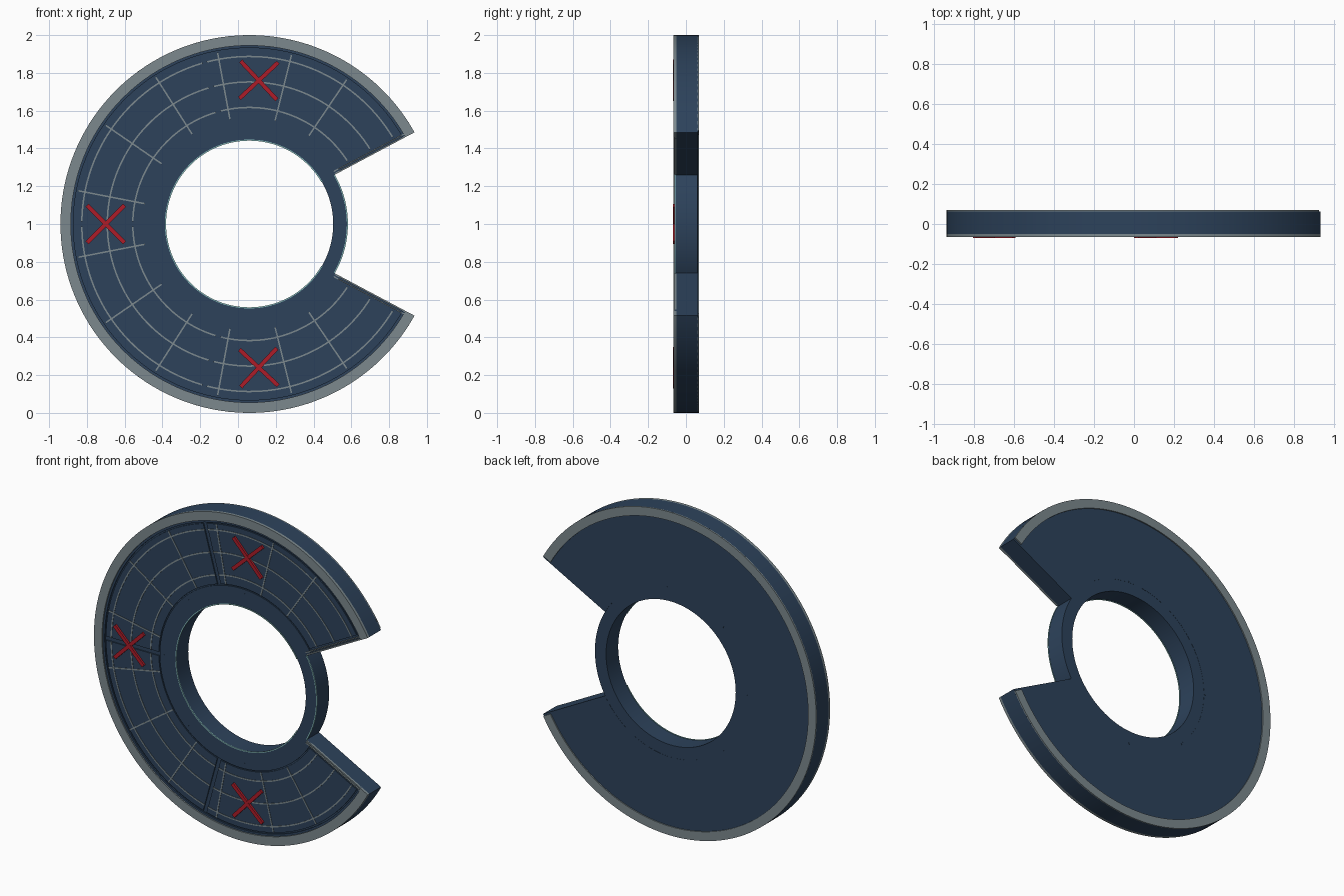
import bpy, bmesh, math

if "Cube" in bpy.data.objects:
    bpy.data.objects.remove(bpy.data.objects["Cube"])

CX, CZ = 0.06, 1.0          # ring centre in the front plane


def material(name, rgb):
    m = bpy.data.materials.new(name)
    m.diffuse_color = (*rgb, 1)
    m.use_nodes = True
    m.node_tree.nodes["Principled BSDF"].inputs["Base Color"].default_value = m.diffuse_color
    return m


NAVY = material("navy", (0.026, 0.055, 0.105))
GREY = material("grey", (0.2, 0.25, 0.27))
RED = material("red", (0.42, 0.012, 0.022))
TEAL = material("teal", (0.25, 0.52, 0.52))


def finish(name, bm, mat):
    bmesh.ops.recalc_face_normals(bm, faces=bm.faces)
    me = bpy.data.meshes.new(name)
    bm.to_mesh(me)
    bm.free()
    me.materials.append(mat)
    ob = bpy.data.objects.new(name, me)
    bpy.context.collection.objects.link(ob)
    bpy.context.view_layer.objects.active = ob
    bpy.ops.object.select_all(action='DESELECT')
    ob.select_set(True)
    bpy.ops.object.shade_smooth_by_angle(angle=math.radians(30))
    return ob


def sector(bm, r0, r1, a0, a1, y0, y1, d0=0.0, d1=0.0):
    """Ring sector; d0/d1 shift its end edges parallel to the radius, inwards."""
    full = abs(a1 - a0) >= 360
    n = max(1, round(abs(a1 - a0) / 2.5))
    rows = []
    for i in range(n if full else n + 1):
        row = []
        for r, y in ((r0, y0), (r1, y0), (r1, y1), (r0, y1)):
            s = math.radians(a0) + math.asin(d0 / r)
            e = math.radians(a1) - math.asin(d1 / r)
            a = s + (e - s) * i / n
            row.append(bm.verts.new((CX + r * math.cos(a), y, CZ + r * math.sin(a))))
        rows.append(row)
    for i in range(n):
        p, q = rows[i], rows[(i + 1) % len(rows)]
        for k in range(4):
            bm.faces.new((p[k], p[(k + 1) % 4], q[(k + 1) % 4], q[k]))
    if not full:
        bm.faces.new(rows[0])
        bm.faces.new(rows[-1][::-1])


def part(name, mat, *args):
    bm = bmesh.new()
    sector(bm, *args)
    return finish(name, bm, mat)


def bar(bm, x, z, angle, length, width, y0, y1):
    """Straight flat bar centred at (x, z) in the front plane."""
    c, s = math.cos(math.radians(angle)), math.sin(math.radians(angle))
    v = []
    for y in (y0, y1):
        for u, w in ((-1, -1), (1, -1), (1, 1), (-1, 1)):
            u, w = u * length / 2, w * width / 2
            v.append(bm.verts.new((x + u * c - w * s, y, z + u * s + w * c)))
    bm.faces.new(v[:4])
    bm.faces.new(v[4:])
    for k in range(4):
        j = (k + 1) % 4
        bm.faces.new((v[k], v[j], v[j + 4], v[k + 4]))


# Main C-shaped body and full hub ring
A0, A1, CUT = 28, 332, 0.018
part("ring_body", NAVY, 0.519, 1.0, A0, A1, -0.05, 0.063, CUT, CUT)
part("hub_ring", NAVY, 0.444, 0.52, 0, 360, -0.057, 0.062)
part("hub_front_collar", NAVY, 0.519, 0.555, A0, A1, -0.057, -0.049, CUT, CUT)

# Outer rims on both faces
part("front_rim", GREY, 0.945, 1.0, A0, A1, -0.066, -0.049, CUT, CUT)
part("back_rim", GREY, 0.945, 1.0, A0, A1, 0.062, 0.07, CUT + 0.012, CUT + 0.012)
part("front_inner_lip", NAVY, 0.932, 0.945, A0, A1, -0.058, -0.049, CUT, CUT)

# Four inset panels separated by narrow gaps
joints = [A0, 105.5, 180, 254.5, A1]
for i in range(4):
    part(f"panel_{i + 1}", NAVY, 0.562, 0.924, joints[i], joints[i + 1], -0.057, -0.049,
         0.05 if i == 0 else 0.012, 0.05 if i == 3 else 0.012)

# Grey grid of arcs and radial lines
bm = bmesh.new()
for r in (0.617, 0.752, 0.887):
    for i in range(4):
        sector(bm, r - 0.004, r + 0.004, joints[i], joints[i + 1], -0.0595, -0.056,
               0.05 if i == 0 else 0.012, 0.05 if i == 3 else 0.012)
for a in (56, 76, 100.5, 122.5, 145.5, 169):
    for s in (1, -1):
        t = math.radians(a * s)
        bar(bm, CX + 0.743 * math.cos(t), CZ + 0.743 * math.sin(t), a * s,
            0.36, 0.008, -0.0595, -0.056)
finish("grid_lines", bm, GREY)

# Trim along the two cut edges
bm = bmesh.new()
for s in (1, -1):
    t = math.radians(28 * s)
    for d, w in ((0.022, 0.008), (0.036, 0.006)):
        bar(bm, CX + 0.745 * math.cos(t) - s * d * math.sin(t),
            CZ + 0.745 * math.sin(t) + s * d * math.cos(t), 28 * s, 0.44, w, -0.063, -0.049)
finish("cut_edge_trim", bm, GREY)

# Thin teal lines round the hub opening and the exposed hub edge
part("hub_inner_line", TEAL, 0.441, 0.447, 30, 330, -0.06, -0.055)
part("hub_outer_line", TEAL, 0.516, 0.522, -30, 30, -0.06, -0.055)

# Red cross marks
for i, (x, z, tilt) in enumerate(((0.11, 1.76, -2), (-0.70, 1.0, 0), (0.11, 0.24, 2))):
    bm = bmesh.new()
    bar(bm, x, z, 45 + tilt, 0.28, 0.022, -0.069, -0.057)
    bar(bm, x, z, -45 + tilt, 0.28, 0.022, -0.07, -0.057)
    finish(f"cross_mark_{i + 1}", bm, RED)

# Tiny fasteners on both faces of the hub
bm = bmesh.new()
for a in (87, 133, 180, 227, 273):
    t = math.radians(a)
    for y0, y1 in ((-0.0585, -0.056), (0.062, 0.0645)):
        bar(bm, CX + 0.525 * math.cos(t), CZ + 0.525 * math.sin(t), a, 0.01, 0.01, y0, y1)
finish("hub_fasteners", bm, NAVY)
